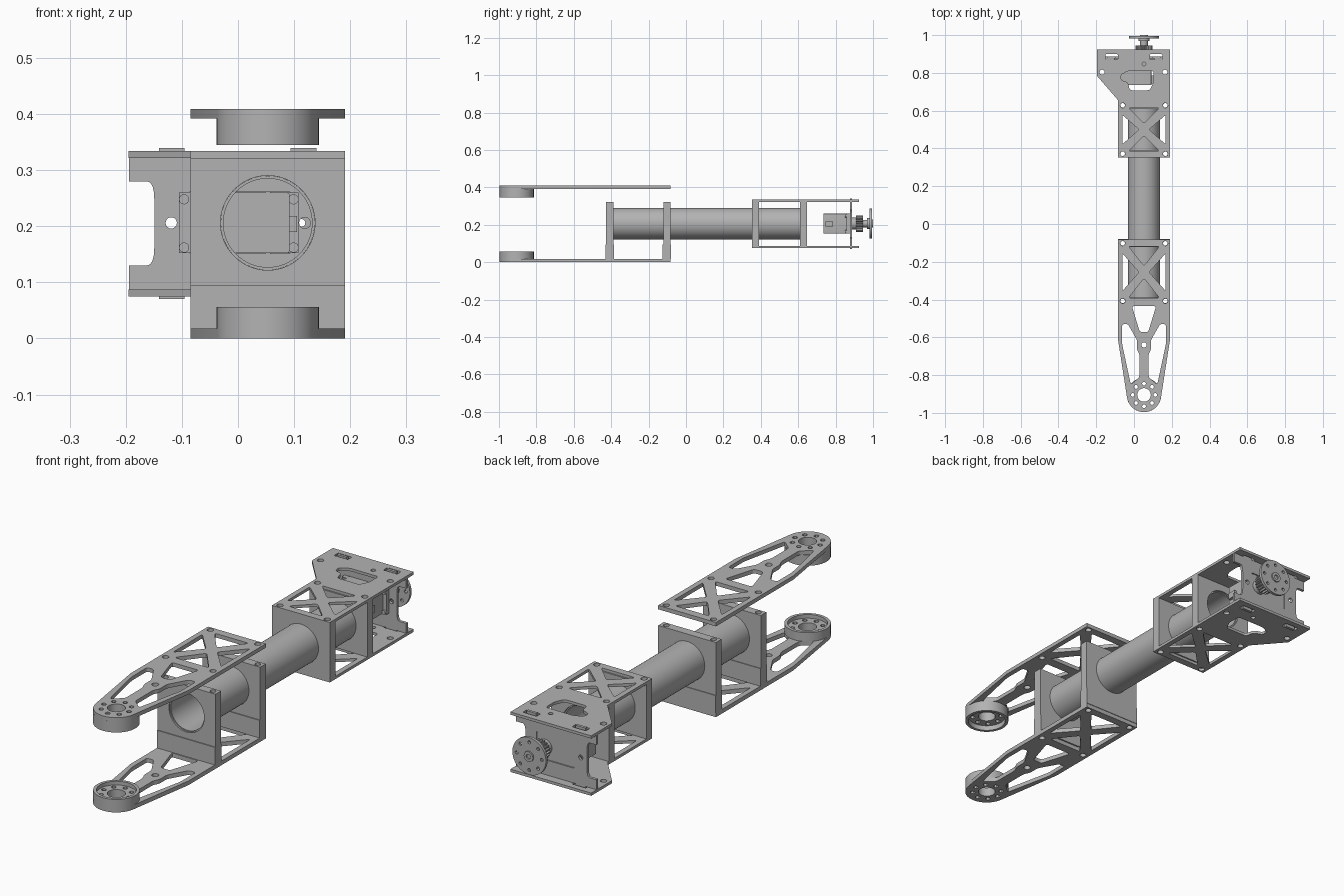
import bpy, bmesh
from math import sin, cos, pi, radians
from mathutils import Matrix, Vector

cube = bpy.data.objects.get("Cube")
if cube:
    bpy.data.objects.remove(cube, do_unlink=True)

GREY = (0.45, 0.45, 0.45, 1)
metal = bpy.data.materials.new("plain grey")
metal.use_nodes = True
metal.diffuse_color = GREY
metal.node_tree.nodes["Principled BSDF"].inputs["Base Color"].default_value = GREY

CX = 0.053   # centre line of the arm
AXIS = 0.206  # height of tube and shaft
parts = []


def circle(x, y, r, n=24):
    return [(x + r * cos(2 * pi * i / n), y + r * sin(2 * pi * i / n)) for i in range(n)]


def ring_of_holes(x, y, dist, r, n=8):
    return [circle(px, py, r, 12) for px, py in circle(x, y, dist, n)]


def rect(x0, x1, y0, y1):
    return [(x0, y0), (x1, y0), (x1, y1), (x0, y1)]


def flip(pts, axis=0):
    return [(2 * axis - x, y) for x, y in reversed(pts)]


def rounded(pts, r):
    # swap each corner for a short curve
    out = []
    for i, p in enumerate(pts):
        p, a, b = Vector(p), Vector(pts[i - 1]), Vector(pts[(i + 1) % len(pts)])
        da, db = a - p, b - p
        s = p + da.normalized() * min(r, da.length * 0.4)
        e = p + db.normalized() * min(r, db.length * 0.4)
        for t in (0, 0.25, 0.5, 0.75, 1):
            out.append(tuple(s * (1 - t) ** 2 + p * 2 * t * (1 - t) + e * t * t))
    return out


def sheet(name, loops, lo, hi, upright=False):
    # flat outline with holes, thickened along z, or along y when upright
    curve = bpy.data.curves.new(name, 'CURVE')
    curve.dimensions = '2D'
    curve.fill_mode = 'BOTH'
    curve.extrude = (hi - lo) / 2
    for pts in loops:
        s = curve.splines.new('POLY')
        s.points.add(len(pts) - 1)
        for point, (x, y) in zip(s.points, pts):
            point.co = (x, y, 0, 1)
        s.use_cyclic_u = True
    temp = bpy.data.objects.new(name + "_outline", curve)
    bpy.context.collection.objects.link(temp)
    mesh = bpy.data.meshes.new_from_object(temp.evaluated_get(bpy.context.evaluated_depsgraph_get()))
    bpy.data.objects.remove(temp, do_unlink=True)
    bpy.data.curves.remove(curve)
    mid = (lo + hi) / 2
    if upright:
        mesh.transform(Matrix.Translation((CX, mid, 0)) @ Matrix.Rotation(pi / 2, 4, 'X'))
    else:
        mesh.transform(Matrix.Translation((CX, 0, mid)))
    bm = bmesh.new()
    bm.from_mesh(mesh)
    bmesh.ops.remove_doubles(bm, verts=bm.verts, dist=1e-5)
    bmesh.ops.recalc_face_normals(bm, faces=bm.faces)
    bm.to_mesh(mesh)
    bm.free()
    mesh.materials.clear()
    mesh.materials.append(metal)
    mesh.name = name
    ob = bpy.data.objects.new(name, mesh)
    bpy.context.collection.objects.link(ob)
    parts.append(ob)
    return ob


def drill(ob, y):
    # vertical bolt holes through a block
    for x in (-0.113, 0.113):
        cutter = sheet("drill", [circle(x, y, 0.012)], -0.1, 0.5)
        parts.remove(cutter)
        cutter.hide_render = True
        mod = ob.modifiers.new("hole", 'BOOLEAN')
        mod.operation = 'DIFFERENCE'
        mod.solver = 'EXACT'
        mod.object = cutter
        done = bpy.data.meshes.new_from_object(ob.evaluated_get(bpy.context.evaluated_depsgraph_get()))
        ob.modifiers.clear()
        ob.data = done
        bpy.data.objects.remove(cutter, do_unlink=True)


def brace(c, h, bolt):
    # X-shaped truss: four triangles and four bolt holes
    loops = [circle(x, c + s * bolt, 0.013) for x in (-0.113, 0.113) for s in (-1, 1)]
    for s in (-1, 1):
        loops.append(rounded([(-0.082, c + s * h), (0.082, c + s * h), (0, c + s * 0.033)], 0.014))
        e = h - 0.037
        loops.append(rounded([(s * 0.115, c - e), (s * 0.115, c + e), (s * 0.027, c)], 0.01))
    return loops


# Front fork plates
TIP = -0.905
tip_arc = [(0.091 * cos(radians(a)), TIP + 0.091 * sin(radians(a))) for a in range(-10, -171, -8)]
side_gap = [(-0.116, -0.53), (-0.085, -0.53), (-0.037, -0.614), (-0.037, -0.665),
            (-0.024, -0.69), (-0.024, -0.81), (-0.07, -0.85), (-0.116, -0.635)]
side_gap = rounded(side_gap, 0.012)
bearing_holes = [circle(0, TIP, 0.036)] + ring_of_holes(0, TIP, 0.06, 0.01)
fork = [[(-0.138, -0.61), (-0.138, -0.083), (0.138, -0.083), (0.138, -0.61)] + tip_arc,
        rounded([(-0.064, -0.435), (0.064, -0.435), (0.022, -0.572), (-0.022, -0.572)], 0.012),
        circle(0, -0.64, 0.014), side_gap, flip(side_gap)]
fork += brace(-0.255, 0.137, 0.1525) + bearing_holes
sheet("lower_fork_plate", fork, 0, 0.018)
sheet("upper_fork_plate", fork, 0.392, 0.409)

# Bearing cups at the fork tips
for name, rim, floor in (("lower", (0.018, 0.056), (0.018, 0.04)), ("upper", (0.345, 0.392), (0.367, 0.392))):
    sheet(name + "_cup_rim", [circle(0, TIP, 0.091, 64), circle(0, TIP, 0.078, 64)], *rim)
    sheet(name + "_cup_floor", [circle(0, TIP, 0.078, 64)] + bearing_holes, *floor)

# Tube and clamp blocks
sheet("tube", [circle(0, AXIS, 0.084, 64), circle(0, AXIS, 0.079, 64)], -0.42, 0.638, True)
bore = circle(0, AXIS, 0.0842, 64)
for name, y, bottom in (("fork_front", -0.4075, 0.094), ("fork_back", -0.1025, 0.094),
                        ("bracket_front", 0.372, 0.087), ("bracket_back", 0.628, 0.087)):
    block = sheet(name + "_block", [rect(-0.138, 0.138, bottom, 0.322), bore], y - 0.019, y + 0.019, True)
    drill(block, y)
    if y < 0:
        foot = sheet(name + "_foot", [rect(-0.138, 0.138, 0.018, 0.094)], y - 0.023, y + 0.022, True)
        drill(foot, y)

# Rear bracket plates
tabs = [(-0.202, -0.14), (0.033, 0.095)]
bracket = [[(0.138, 0.353), (0.138, 0.925), (-0.248, 0.925), (-0.248, 0.783), (-0.138, 0.656), (-0.138, 0.353)],
           rounded([(-0.085, 0.81), (0.05, 0.81), (0.05, 0.75), (0.03, 0.708), (-0.075, 0.708),
                    (-0.085, 0.75), (-0.122, 0.762), (-0.122, 0.79)], 0.012),
           circle(-0.222, 0.804, 0.013), circle(0.111, 0.804, 0.013), circle(0, 0.847, 0.01)]
bracket += brace(0.5, 0.115, 0.128)
bracket += [rounded(rect(a - 0.002, b + 0.002, 0.871, 0.899), 0.006) for a, b in tabs]
sheet("lower_bracket_plate", bracket, 0.075, 0.087)
sheet("upper_bracket_plate", bracket, 0.322, 0.334)

# Upright motor plate with notched sides
MID = -0.055
notch = [(-0.247, 0.087), (-0.247, 0.13)] + rounded(
    [(-0.235, 0.13), (-0.202, 0.13), (-0.202, 0.28), (-0.235, 0.28)], 0.035)[5:-5]
notch += [(-0.247, 0.28), (-0.247, 0.322)]
sheet("motor_plate", [notch + flip(notch, MID), rect(-0.139, 0.04, 0.151, 0.261),
                      circle(-0.172, AXIS, 0.01), circle(0.066, AXIS, 0.01)], 0.876, 0.888, True)
for a, b in tabs:
    for lo, hi in ((0.07, 0.087), (0.322, 0.339)):
        sheet("motor_plate_tab", [rect(a + 0.008, b - 0.008, lo, hi)], 0.876, 0.888, True)

# Motor
sheet("motor_body", [rounded(rect(-0.138, 0.039, 0.152, 0.26), 0.006)], 0.735, 0.884, True)
sheet("motor_flange", [rect(-0.158, 0.055, 0.152, 0.26)], 0.858, 0.876, True)
sheet("motor_connector", [rect(0.039, 0.052, 0.19, 0.218)], 0.745, 0.785, True)
for x in (-0.149, 0.046):
    for z in (0.162, 0.248):
        sheet("flange_screw", [circle(x, z, 0.009)], 0.85, 0.858, True)

# Output gear, shaft and horn
sheet("output_boss", [circle(0, AXIS, 0.032)], 0.884, 0.91, True)
teeth = [(r * cos(2 * pi * i / 80), AXIS + r * sin(2 * pi * i / 80))
         for i, r in enumerate([0.044, 0.044, 0.037, 0.037] * 20)]
sheet("output_gear", [teeth], 0.91, 0.946, True)
sheet("output_shaft", [circle(0, AXIS, 0.02)], 0.946, 0.982, True)
sheet("horn_hub", [circle(0, AXIS, 0.03)], 0.968, 0.982, True)
sheet("horn_disc", [circle(0, AXIS, 0.08, 64)] + ring_of_holes(0, AXIS, 0.06, 0.007), 0.982, 0.994, True)
sheet("horn_screw", [circle(0, AXIS, 0.022), circle(0, AXIS, 0.01)], 0.994, 1.0, True)

# Smooth round walls, keep edges crisp
bpy.ops.object.select_all(action='DESELECT')
for ob in parts:
    ob.select_set(True)
bpy.context.view_layer.objects.active = parts[0]
bpy.ops.object.shade_smooth_by_angle(angle=radians(30))
